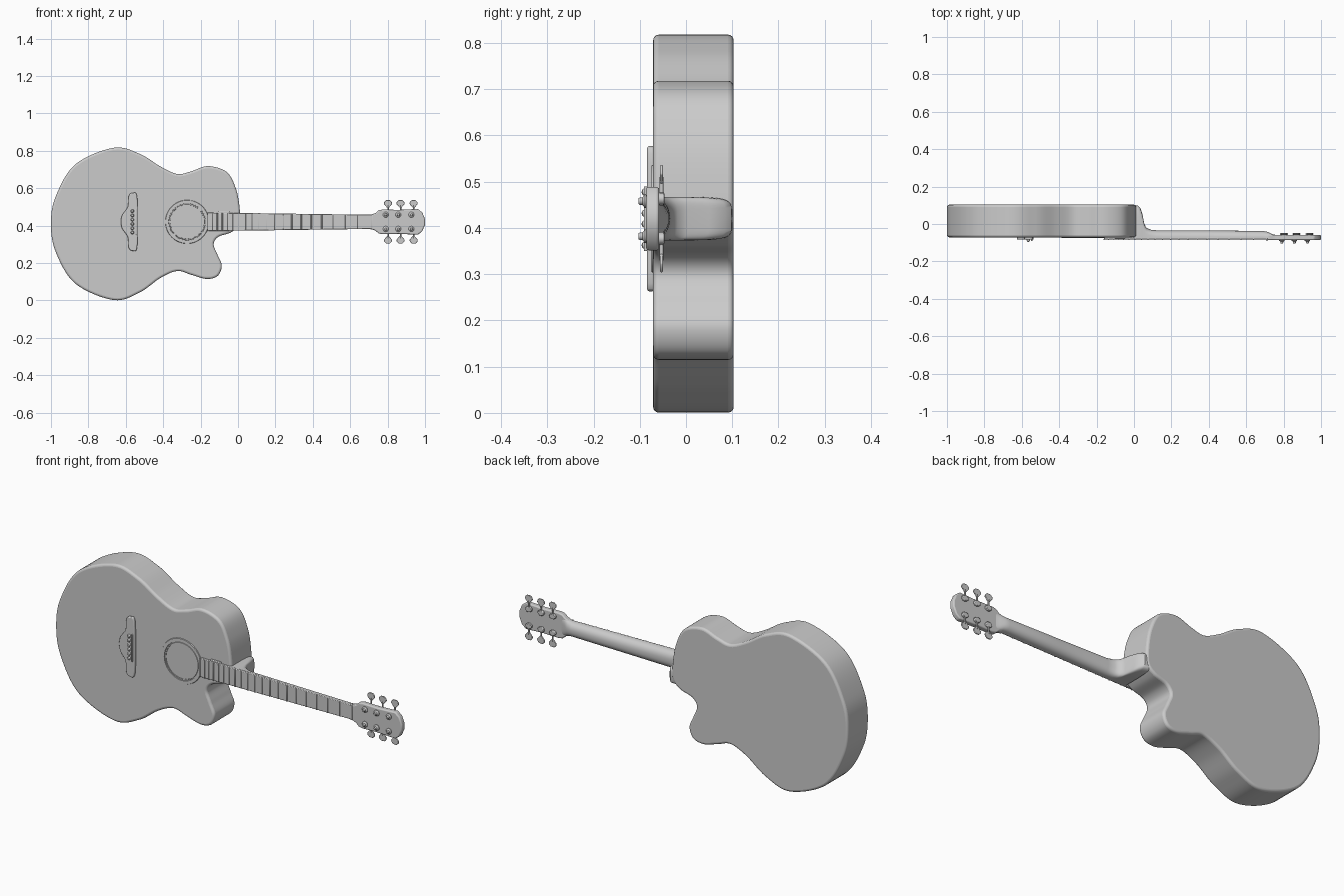
import bpy, bmesh
from math import sin, cos, pi, copysign, radians
from mathutils import Vector, Matrix

if "Cube" in bpy.data.objects:
    bpy.data.objects.remove(bpy.data.objects["Cube"])

C = 0.42  # height of the guitar's centre line


def finish(name, bm, bevel=0, segs=3, angle=40):
    bmesh.ops.recalc_face_normals(bm, faces=bm.faces)
    me = bpy.data.meshes.new(name)
    bm.to_mesh(me)
    bm.free()
    ob = bpy.data.objects.new(name, me)
    bpy.context.collection.objects.link(ob)
    bpy.ops.object.select_all(action='DESELECT')
    ob.select_set(True)
    bpy.context.view_layer.objects.active = ob
    bpy.ops.object.shade_smooth_by_angle(angle=radians(angle))
    if bevel:
        m = ob.modifiers.new("Bevel", 'BEVEL')
        m.width, m.segments, m.limit_method = bevel, segs, 'ANGLE'
        m.angle_limit = radians(40)
        bpy.ops.object.modifier_move_to_index(modifier="Bevel", index=0)
    return ob


def spline(pts, n=8):
    """Closed Catmull-Rom curve through 2D points."""
    p, out = [Vector(q) for q in pts], []
    for i in range(len(p)):
        a, b, c, d = (p[(i + k) % len(p)] for k in (-1, 0, 1, 2))
        for j in range(n):
            t = j / n
            out.append(0.5 * (2 * b + (c - a) * t + (2 * a - 5 * b + 4 * c - d) * t * t
                              + (3 * b - a - 3 * c + d) * t ** 3))
    return out


def slab(name, pts, y0, y1, bevel=0, segs=3):
    """Extrude an (x, z) outline from y0 to y1."""
    bm = bmesh.new()
    f = bm.faces.new([bm.verts.new((x, y0, z)) for x, z in pts])
    r = bmesh.ops.extrude_face_region(bm, geom=[f])
    bmesh.ops.translate(bm, verts=[v for v in r['geom'] if isinstance(v, bmesh.types.BMVert)],
                        vec=(0, y1 - y0, 0))
    return finish(name, bm, bevel, segs)


def loft(name, rings, closed=False):
    """Skin a list of rings; cap the ends or close the loop."""
    bm = bmesh.new()
    vs = [[bm.verts.new(p) for p in r] for r in rings]
    n = len(vs[0])
    for i in range(len(vs) if closed else len(vs) - 1):
        a, b = vs[i], vs[(i + 1) % len(vs)]
        for j in range(n):
            bm.faces.new((a[j], a[(j + 1) % n], b[(j + 1) % n], b[j]))
    if not closed:
        bm.faces.new(vs[0])
        bm.faces.new(vs[-1])
    return finish(name, bm)


def turned(name, x, z, prof, axis='Y', n=20):
    """Lathe of (radius, position) pairs about y or z."""
    rings = []
    for r, h in prof:
        cs = [(r * cos(2 * pi * k / n), r * sin(2 * pi * k / n)) for k in range(n)]
        rings.append([(x + a, h, z + b) if axis == 'Y' else (x + a, z + b, h) for a, b in cs])
    return loft(name, rings)


# Body with cutaway
outline = [(-1, .41), (-.975, .555), (-.87, .727), (-.665, .816), (-.525, .783), (-.415, .716),
           (-.325, .676), (-.25, .69), (-.16, .718), (-.06, .686), (-.012, .6), (.008, .5),
           (.008, .41), (-.035, .365), (-.105, .34), (-.13, .3), (-.11, .245), (-.087, .185),
           (-.11, .13), (-.17, .115), (-.25, .137), (-.325, .157), (-.415, .12), (-.525, .043),
           (-.665, .002), (-.87, .09), (-.975, .26)]
slab("body", spline(outline), -.071, .103, .012, 4)

# Sound hole rosette: raised rings around a flat disc
for name, r0, r1, h in (("rosette_outer", .098, .118, .004), ("rosette_inner", .09, .097, .002)):
    rings = []
    for k in range(64):
        c, s = cos(2 * pi * k / 64), sin(2 * pi * k / 64)
        rings.append([(-.272 + r * c, y, C + r * s) for r, y in
                      ((r0, -.068), (r0 + .001, -.071 - h), (r1 - .003, -.071 - h), (r1, -.068))])
    loft(name, rings, True)

# Bridge, saddle and pins
bridge = [(-.562, .575), (-.54, .56), (-.536, .42), (-.54, .28), (-.562, .265), (-.584, .28),
          (-.59, .34), (-.622, .39), (-.622, .45), (-.59, .5), (-.584, .56)]
slab("bridge", spline(bridge, 5), -.084, -.068, .006)
slab("saddle", [(-.551, .35), (-.543, .35), (-.543, .49), (-.551, .49)], -.091, -.08, .002)
for i in range(6):
    turned("bridge_pin", -.565, C + (i - 2.5) * .023,
           [(.008, -.08), (.009, -.088), (.006, -.094), (.001, -.096)], n=12)

# Neck and heel: D-shaped sections, boxier at the heel
rings = []
for x, back, hw, e in ((-.01, .1, .047, 6), (.02, .099, .047, 6), (.034, .085, .047, 6),
                       (.046, .05, .047, 5.5), (.054, .005, .047, 5), (.064, -.018, .047, 4),
                       (.085, -.03, .047, 3), (.12, -.034, .046, 2.3), (.4, -.035, .042, 2.2),
                       (.69, -.037, .038, 2.2), (.715, -.042, .04, 2.4), (.735, -.052, .046, 3),
                       (.755, -.058, .052, 4)):
    ring = []
    for k in range(25):
        a = pi * k / 24
        ring.append((x, -.074 + (back + .074) * abs(sin(a)) ** (2 / e),
                     C + hw * copysign(abs(cos(a)) ** (2 / e), cos(a))))
    rings.append(ring)
loft("neck", rings)

# Fingerboard, end block, nut and frets
def half_width(x):
    return .049 - .011 * (x + .16) / .87

slab("fingerboard", [(-.16, C - .049), (.71, C - .038), (.71, C + .038), (-.16, C + .049)],
     -.082, -.068, .003, 2)
slab("fingerboard_block", [(-.105, .373), (-.045, .373), (-.045, .476), (-.105, .476)],
     -.079, -.068, .003, 2)
slab("nut", [(.705, C - .038), (.717, C - .038), (.717, C + .038), (.705, C + .038)],
     -.087, -.07, .002, 2)
for i in range(1, 21):
    x = .71 - 1.27 * (1 - 2 ** (-i / 12))
    w = half_width(x)
    slab("fret", [(x - .003, C - w), (x + .003, C - w), (x + .003, C + w), (x - .003, C + w)],
         -.085, -.08, .002, 2)

# Headstock
half = [(.712, .038), (.735, .047), (.752, .062), (.775, .066), (.86, .064), (.962, .069),
        (.985, .05), (1, .015)]
slab("headstock", [(x, C + z) for x, z in half] + [(x, C - z) for x, z in reversed(half)],
     -.086, -.058, .006)

# Tuners, three a side
for side in (1, -1):
    for x in (.79, .857, .927):
        z = C + side * .038
        turned("tuner_post", x, z, [(.015, -.082), (.015, -.089), (.011, -.092), (.008, -.094),
                                    (.008, -.1), (.006, -.103)])
        turned("tuner_stem", x + .012, -.053, [(.004, C + side * .035), (.004, C + side * .09)],
               'Z', 10)
        gear = [(x + .012 * 1 + .018 * cos(t * pi / 6), C + side * .043 + .014 * sin(t * pi / 6))
                for t in range(12)]
        slab("tuner_gear", gear, -.06, -.047, .003, 2)
        key = [(-.005, .076), (.005, .076), (.012, .084), (.022, .096), (.02, .106), (.01, .116),
               (-.01, .116), (-.02, .106), (-.022, .096), (-.012, .084)]
        slab("tuner_button", [(x + .012 + a, C + side * b) for a, b in key],
             -.056, -.05, .002, 2)
